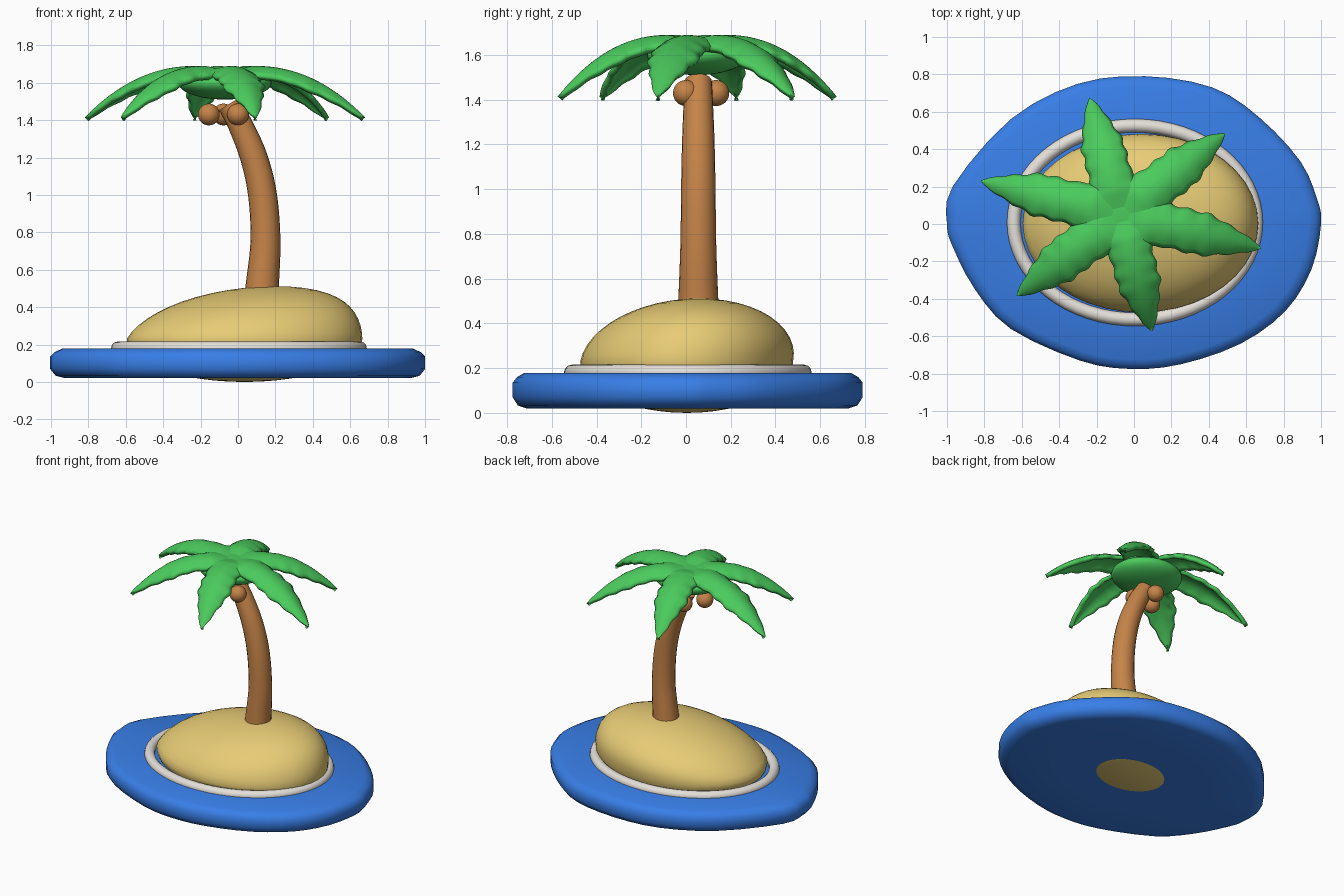
import bpy, bmesh, math
from mathutils import Vector

cube = bpy.data.objects.get("Cube")
if cube:
    bpy.data.objects.remove(cube, do_unlink=True)


def material(name, rgb):
    m = bpy.data.materials.new(name)
    m.use_nodes = True
    m.diffuse_color = (*rgb, 1)
    m.node_tree.nodes["Principled BSDF"].inputs["Base Color"].default_value = (*rgb, 1)
    return m


BLUE = material("water blue", (0.04, 0.21, 0.80))
FOAM = material("foam white", (0.78, 0.74, 0.69))
SAND = material("sand yellow", (0.80, 0.60, 0.18))
BROWN = material("bark brown", (0.56, 0.23, 0.065))
GREEN = material("leaf green", (0.07, 0.60, 0.11))


def finish(name, bm, mat, angle=60):
    """Turn a bmesh into a smooth shaded object."""
    bmesh.ops.recalc_face_normals(bm, faces=bm.faces)
    me = bpy.data.meshes.new(name)
    bm.to_mesh(me)
    bm.free()
    me.materials.append(mat)
    ob = bpy.data.objects.new(name, me)
    bpy.context.collection.objects.link(ob)
    bpy.ops.object.select_all(action='DESELECT')
    ob.select_set(True)
    bpy.context.view_layer.objects.active = ob
    bpy.ops.object.shade_smooth_by_angle(angle=math.radians(angle))
    return ob


def spline(points, steps, closed=False):
    """Smooth path through the points."""
    pts = [Vector(p) for p in points]
    n = len(pts)
    pick = lambda i: pts[i % n] if closed else pts[max(0, min(n - 1, i))]
    out = []
    for i in range(n if closed else n - 1):
        a, b, c, d = (pick(i + k) for k in (-1, 0, 1, 2))
        for s in range(steps):
            t = s / steps
            out.append(b + (c - a) * t / 2 + (a - b * 2.5 + c * 2 - d / 2) * t * t
                       + (b * 1.5 - a / 2 - c * 1.5 + d / 2) * t ** 3)
    return out if closed else out + [pts[-1]]


def loft(name, rings, mat, closed=False):
    """Skin a list of rings; cap both ends unless closed."""
    bm = bmesh.new()
    vs = [[bm.verts.new(p) for p in ring] for ring in rings]
    n = len(vs[0])
    for i in range(len(vs) if closed else len(vs) - 1):
        a, b = vs[i], vs[(i + 1) % len(vs)]
        for k in range(n):
            bm.faces.new((a[k], a[(k + 1) % n], b[(k + 1) % n], b[k]))
    if not closed:
        bm.faces.new(vs[0])
        bm.faces.new(vs[-1])
    return finish(name, bm, mat)


def ball(name, center, radii, mat, lean=(0, 0)):
    """Ellipsoid with its own upper and lower height; the top can lean over."""
    bm = bmesh.new()
    bmesh.ops.create_uvsphere(bm, u_segments=40, v_segments=24, radius=1)
    for v in bm.verts:
        u = v.co.copy()
        rise = max(u.z, 0)
        up, down = radii[2]
        v.co = Vector((u.x * radii[0] + lean[0] * rise ** (1.5 + u.x / 2),
                       u.y * radii[1] + lean[1] * rise,
                       u.z * (up if u.z > 0 else down))) + Vector(center)
    return finish(name, bm, mat)


# Water slab with a softly rounded, slightly uneven rim
outline = spline([(-1, 0), (-.97, .2), (-.66, .56), (-.3, .75), (.06, .79), (.42, .73),
                  (.67, .57), (.89, .335), (.98, .13), (1, 0), (.95, -.24), (.81, -.465),
                  (.57, -.64), (.25, -.75), (-.02, -.775), (-.29, -.73), (-.66, -.56),
                  (-.85, -.35), (-.97, -.12)], 3, closed=True)
rim = [(.5, .02), (.92, .02), (.97, .033), (1, .07), (1, .135), (.975, .16), (.935, .178), (.5, .18)]
loft("water", [[(p.x * s, p.y * s, z) for p in outline] for s, z in rim], BLUE)

# Foam ring around the shore
rings = []
for i in range(64):
    a = math.tau * i / 64
    ring = []
    for k in range(12):
        b = math.tau * k / 12
        off = .036 * math.cos(b)
        ring.append((.005 + (.648 + off) * math.cos(a), .008 + (.518 + off) * math.sin(a),
                     .18 + .036 * math.sin(b)))
    rings.append(ring)
loft("foam_ring", rings, FOAM, closed=True)

# Leaning sand mound
ball("sand_mound", (.035, .003, .23), (.63, .476, (.282, .23)), SAND, lean=(.165, .055))

# Curved, tapering trunk
TRUNK_Y = .055
spine = spline([(.125, .45, .093), (.132, .54, .088), (.147, .76, .08), (.131, 1.0, .077),
                (.085, 1.2, .073), (.01, 1.38, .066), (-.05, 1.485, .06)], 5)
rings = []
for i, p in enumerate(spine):
    d = spine[min(i + 1, len(spine) - 1)] - spine[max(i - 1, 0)]
    side = Vector((d.y, 0, -d.x)).normalized()
    rings.append([Vector((p.x, TRUNK_Y, p.y)) + p.z * (side * math.cos(a) + Vector((0, math.sin(a), 0)))
                  for a in (math.tau * k / 20 for k in range(20))])
loft("trunk", rings, BROWN)

# Three coconuts under the crown
for i, ang in enumerate((90, 210, 330)):
    a = math.radians(ang)
    ball(f"coconut_{i + 1}", (-.078 + .09 * math.cos(a), .045 + .09 * math.sin(a), 1.43),
         (.058, .058, (.058, .058)), BROWN)

# Crown: rounded hub and six drooping fronds
CROWN = Vector((-.07, .05, 0))
ball("crown_hub", CROWN + Vector((0, 0, 1.6)), (.25, .225, (.07, .09)), GREEN)

ROWS, COLS = 36, 10


def half_width(t, side):
    base = .115 + .04 * max(0, 1 - t / .35)
    taper = min(1, (1 - t) / .4) ** .72
    wave = .007 * math.sin(t * 42 + side) * min(1, t * 2)
    return max(.003, (base + wave) * taper)


def frond(name, angle, length):
    bm = bmesh.new()
    a = math.radians(angle)
    along, across = Vector((math.cos(a), math.sin(a), 0)), Vector((-math.sin(a), math.cos(a), 0))
    grid = []
    for i in range(ROWS + 1):
        t = i / ROWS
        z = 1.69 - (.275 * ((t - .2) / .8) ** 2.2 if t > .2 else .03 * (1 - t / .2))
        row = []
        for k in range(COLS + 1):
            s = 2 * k / COLS - 1
            w = half_width(t, 1.5 if s > 0 else 0)
            droop = .05 * s * s * min(1, w / .1) * min(1, t / .25)
            row.append(bm.verts.new(CROWN + along * t * length + across * s * w
                                    + Vector((0, 0, z - droop))))
        grid.append(row)
    for r0, r1 in zip(grid, grid[1:]):
        for k in range(COLS):
            bm.faces.new((r0[k], r1[k], r1[k + 1], r0[k + 1]))
    ob = finish(name, bm, GREEN)
    mod = ob.modifiers.new("thickness", 'SOLIDIFY')
    mod.thickness = .028
    mod.offset = -1


for i, (ang, length) in enumerate(((38, .705), (105, .645), (166.5, .77))):
    frond(f"frond_{i + 1}", ang, length)
    frond(f"frond_{i + 4}", ang + 180, length)
